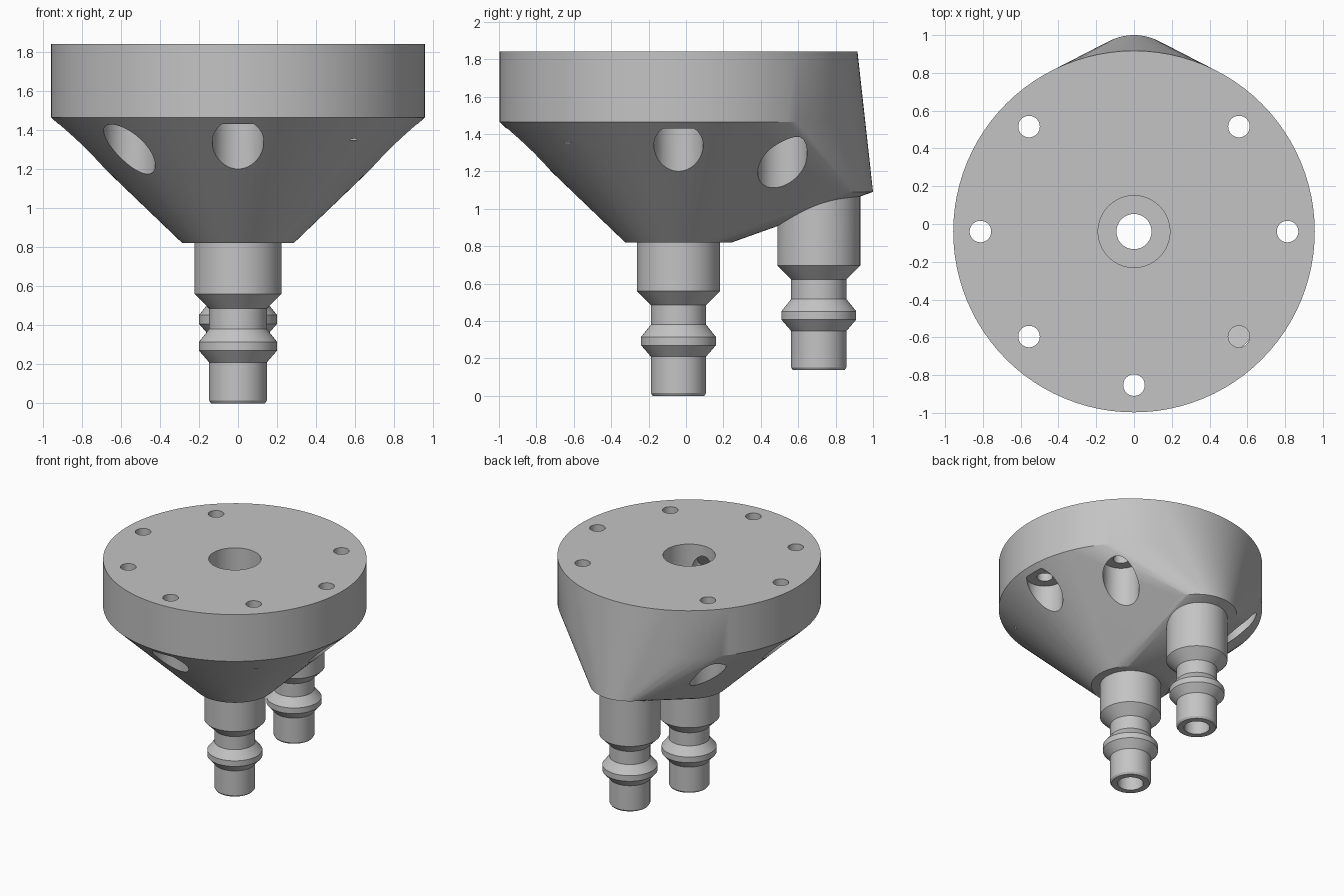
import bpy, bmesh, math
from mathutils import Vector

cube = bpy.data.objects.get("Cube")
if cube:
    bpy.data.objects.remove(cube, do_unlink=True)

AXIS_Y, BACK_Y = -0.04, 0.71      # centre lines of the two fittings
TOP, SEGS, BORE = 1.84, 96, 0.093

grey = bpy.data.materials.new("machined grey")
grey.use_nodes = True
colour = (0.55, 0.55, 0.55, 1)
grey.diffuse_color = colour
grey.node_tree.nodes["Principled BSDF"].inputs["Base Color"].default_value = colour


def make_object(name, bm):
    bmesh.ops.recalc_face_normals(bm, faces=bm.faces[:])
    mesh = bpy.data.meshes.new(name)
    bm.to_mesh(mesh)
    bm.free()
    mesh.materials.append(grey)
    obj = bpy.data.objects.new(name, mesh)
    bpy.context.collection.objects.link(obj)
    return obj


def ring(bm, y, z, r):
    return [bm.verts.new((r * math.cos(a), y + r * math.sin(a), z))
            for a in (2 * math.pi * i / SEGS for i in range(SEGS))]


def lathe(name, y, profile):
    """Solid of revolution from (radius, height) pairs, bottom to top."""
    bm = bmesh.new()
    rings = [ring(bm, y, z, r) for r, z in profile]
    for a, b in zip(rings, rings[1:]):
        for i in range(SEGS):
            j = (i + 1) % SEGS
            bm.faces.new((a[i], a[j], b[j], b[i]))
    bm.faces.new(rings[0][::-1])
    bm.faces.new(rings[-1])
    return make_object(name, bm)


def drill(name, start, end, r, segs=48):
    """Cylinder between two points."""
    start, end = Vector(start), Vector(end)
    bm = bmesh.new()
    bmesh.ops.create_cone(bm, cap_ends=True, segments=segs, radius1=r,
                          radius2=r, depth=(end - start).length)
    turn = (end - start).to_track_quat('Z', 'Y').to_matrix()
    bmesh.ops.rotate(bm, verts=bm.verts[:], matrix=turn)
    bmesh.ops.translate(bm, verts=bm.verts[:], vec=(start + end) / 2)
    return make_object(name, bm)


def combine(target, other, operation):
    mod = target.modifiers.new("combine", 'BOOLEAN')
    mod.operation, mod.solver, mod.object = operation, 'EXACT', other
    bpy.context.view_layer.objects.active = target
    bpy.ops.object.modifier_apply(modifier=mod.name)
    bpy.data.objects.remove(other, do_unlink=True)


# Body: flange disc tapering to the centre fitting, drawn out to the rear one
bm = bmesh.new()
for y, z, r in ((AXIS_Y, TOP, 0.957), (AXIS_Y, 1.465, 0.957),
                (AXIS_Y, 0.82, 0.285), (BACK_Y, 1.09, 0.29)):
    ring(bm, y, z, r)
hull = bmesh.ops.convex_hull(bm, input=bm.verts[:])
inside = {g for g in hull["geom_interior"] + hull["geom_unused"]
          if isinstance(g, bmesh.types.BMVert)}
bmesh.ops.delete(bm, geom=list(inside), context='VERTS')
bmesh.ops.dissolve_limit(bm, angle_limit=0.005, verts=bm.verts[:], edges=bm.edges[:])
body = make_object("manifold_body", bm)

# Hose fittings: stepped stems with a ridge
stem = [(0.138, 0), (0.148, 0.015), (0.148, 0.21), (0.2, 0.27), (0.2, 0.315),
        (0.148, 0.38), (0.148, 0.485), (0.222, 0.56)]
for name, y, lift, top in (("centre_fitting", AXIS_Y, 0, 0.9),
                           ("rear_fitting", BACK_Y, 0.137, 1.15)):
    profile = [(r, z + lift) for r, z in stem] + [(0.222, top)]
    combine(body, lathe(name, y, profile), 'UNION')

# Passages: central bore with wide recess, rear bore and slanted link
cuts = [
    drill("centre_bore", (0, AXIS_Y, -0.1), (0, AXIS_Y, 1.3), BORE),
    drill("centre_recess", (0, AXIS_Y, 1.22), (0, AXIS_Y, TOP + 0.1), 0.19, 64),
    drill("rear_bore", (0, BACK_Y, 0), (0, BACK_Y, 1.13), BORE),
    drill("link_bore", (0, BACK_Y, 1.1), (0, -0.28, 1.68), BORE),
]

# Bolt holes around the flange, none at the rear, with recesses from below
for k in range(8):
    if k == 2:
        continue
    a = k * math.pi / 4
    dist = 0.786 if k % 2 else 0.813
    x, y = dist * math.cos(a), AXIS_Y + dist * math.sin(a)
    cuts.append(drill("bolt_recess", (x, y, 0.6), (x, y, 1.43), 0.132))
    cuts.append(drill("bolt_hole", (x, y, 1.35), (x, y, TOP + 0.1), 0.057))
for cut in cuts:
    combine(body, cut, 'DIFFERENCE')

# One shared material and smooth shading with sharp machined edges
body.data.materials.clear()
body.data.materials.append(grey)
bpy.ops.object.select_all(action='DESELECT')
body.select_set(True)
bpy.context.view_layer.objects.active = body
bpy.ops.object.shade_smooth_by_angle(angle=math.radians(25))
